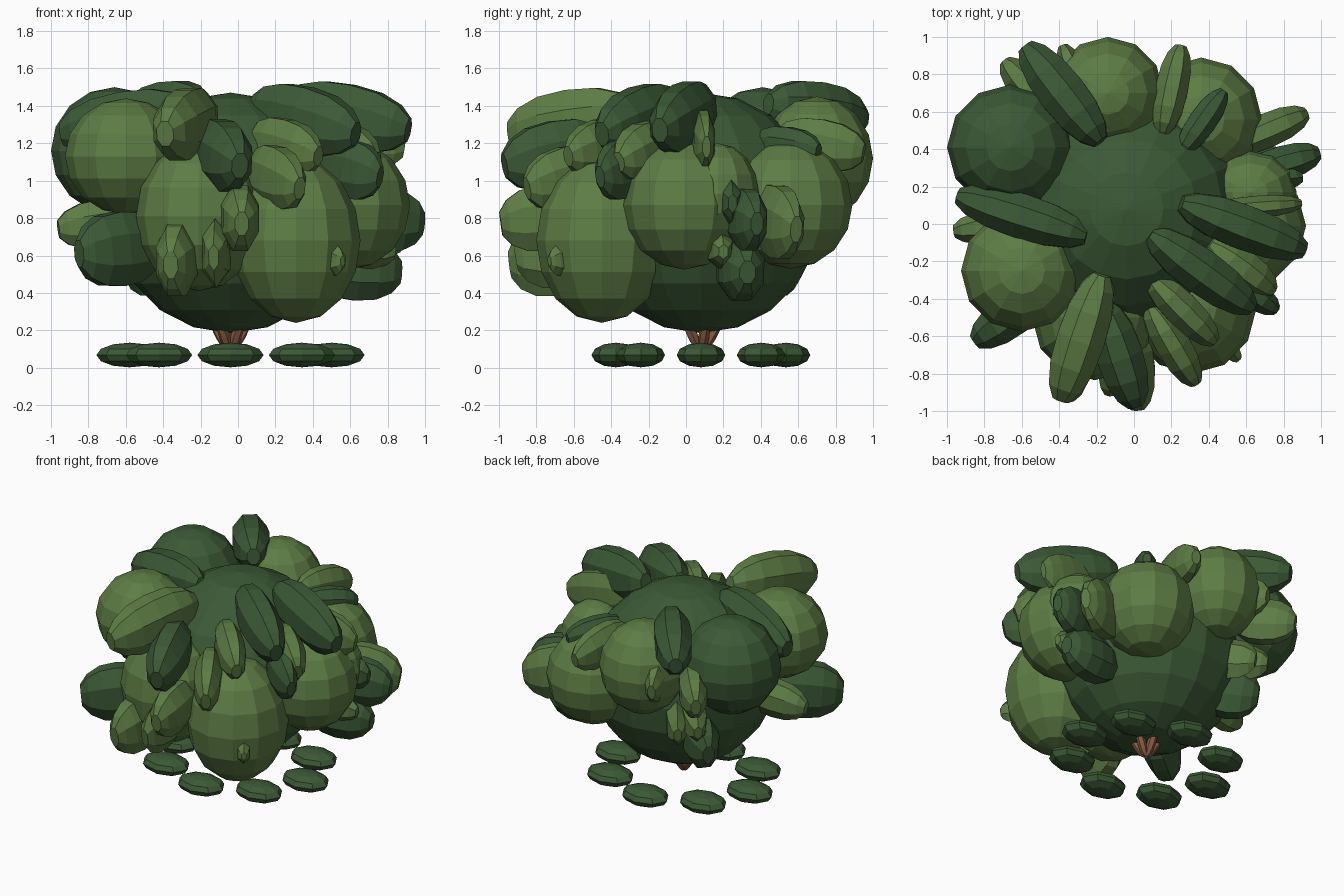
import bpy, bmesh, math
from mathutils import Vector, Matrix

if "Cube" in bpy.data.objects:
    bpy.data.objects.remove(bpy.data.objects["Cube"])


def material(name, rgb):
    m = bpy.data.materials.new(name)
    m.diffuse_color = (*rgb, 1)
    m.use_nodes = True
    m.node_tree.nodes["Principled BSDF"].inputs["Base Color"].default_value = m.diffuse_color
    return m


LIGHT = material("light_green", (0.110, 0.202, 0.058))
DARK = material("dark_green", (0.044, 0.100, 0.036))
BROWN = material("bark_brown", (0.25, 0.11, 0.055))


def finish(name, bm, mat):
    bmesh.ops.recalc_face_normals(bm, faces=bm.faces)
    me = bpy.data.meshes.new(name)
    bm.to_mesh(me)
    bm.free()
    me.materials.append(mat)
    ob = bpy.data.objects.new(name, me)
    bpy.context.collection.objects.link(ob)
    return ob


def blob(name, c, r, mat, seg=12, rings=8):
    """Faceted ellipsoid with vertical poles."""
    bm = bmesh.new()
    mx = Matrix.Translation(c) @ Matrix.Diagonal((*r, 1))
    bmesh.ops.create_uvsphere(bm, u_segments=seg, v_segments=rings, radius=1, matrix=mx)
    return finish(name, bm, mat)


PROFILE = [(-1, .35), (-.8, .69), (-.45, .93), (0, 1), (.45, .93), (.8, .69), (1, .36)]


def leaf(name, a, b, w, h, mat, seg=8):
    """Blunt faceted leaf from inner point a to outer point b, half width w, half height h."""
    a, b = Vector(a), Vector(b)
    mid, axis = (a + b) / 2, (b - a) / 2
    side = axis.cross(Vector((0, 0, 1))).normalized()
    up = side.cross(axis).normalized()
    bm = bmesh.new()
    loops = []
    for t, s in PROFILE:
        loops.append([bm.verts.new(mid + axis * t
                      + side * (w * s * math.cos(2 * math.pi * (k + .5) / seg))
                      + up * (h * s * math.sin(2 * math.pi * (k + .5) / seg)))
                      for k in range(seg)])
    for p, q in zip(loops, loops[1:]):
        for k in range(seg):
            n = (k + 1) % seg
            bm.faces.new((p[k], p[n], q[n], q[k]))
    bm.faces.new(loops[0])
    bm.faces.new(loops[-1])
    return finish(name, bm, mat)


CX, CY = -0.04, 0.08

# Central crown
blob("crown", (CX, CY, 0.828), (0.64, 0.64, 0.643), DARK, 16, 10)

# Large foliage clumps around the crown
blob("clump_front_right", (0.31, -0.45, 0.68), (0.345, 0.35, 0.44), LIGHT)
blob("clump_front", (-0.21, -0.5, 0.81), (0.335, 0.335, 0.40), LIGHT)
blob("clump_left", (-0.60, -0.25, 1.13), (0.325, 0.325, 0.31), LIGHT)
blob("clump_back_left", (-0.66, 0.41, 1.16), (0.34, 0.335, 0.34), DARK)
blob("clump_back", (-0.14, 0.70, 1.12), (0.30, 0.30, 0.33), LIGHT)
blob("clump_back_right", (0.36, 0.56, 0.87), (0.325, 0.33, 0.34), LIGHT)
blob("clump_right", (0.59, -0.01, 0.87), (0.33, 0.325, 0.345), LIGHT)
blob("clump_upper_right", (0.62, 0.17, 0.93), (0.25, 0.22, 0.27), LIGHT)

# Upper leaves fanning outward
leaf("leaf_top_back_left", (-0.18, 0.44, 1.41), (-0.58, 0.95, 1.33), .135, .17, DARK)
leaf("leaf_top_left", (-0.25, -0.07, 1.37), (-0.94, 0.15, 1.25), .13, .18, DARK)
leaf("leaf_top_right", (0.25, 0.11, 1.41), (0.91, -0.14, 1.27), .13, .19, DARK)
leaf("leaf_top_front_right", (0.08, -0.05, 1.40), (0.63, -0.45, 1.25), .13, .19, DARK)
leaf("leaf_front_dark", (-0.17, -0.42, 1.19), (0.01, -0.97, 1.08), .135, .20, DARK)
leaf("leaf_front_light", (-0.17, -0.27, 1.355), (-0.39, -0.94, 1.25), .14, .20, LIGHT)
leaf("leaf_back_light", (0.15, 0.48, 1.23), (0.25, 0.95, 1.15), .095, .15, LIGHT)
leaf("leaf_back_dark", (0.25, 0.38, 1.21), (0.48, 0.71, 1.16), .08, .11, DARK)
leaf("leaf_right_narrow", (0.40, 0.07, 1.26), (0.89, 0.11, 1.18), .065, .17, LIGHT)
leaf("leaf_front_right_high", (0.08, -0.28, 1.23), (0.43, -0.63, 1.13), .10, .16, LIGHT)
leaf("leaf_front_right_mid", (0.08, -0.43, 1.07), (0.33, -0.85, 0.96), .10, .18, LIGHT)
leaf("leaf_right_front_light", (0.40, -0.10, 1.22), (0.74, -0.36, 1.10), .11, .16, LIGHT)
leaf("leaf_right_front_dark", (0.45, -0.24, 1.10), (0.76, -0.46, 1.02), .085, .17, DARK)

# Middle and lower leaves
leaf("leaf_right_back_light", (0.48, 0.40, 0.82), (0.92, 0.59, 0.74), .10, .21, LIGHT)
leaf("leaf_right_back_dark", (0.60, 0.27, 0.81), (0.99, 0.38, 0.77), .10, .18, DARK)
leaf("leaf_right_small_dark", (0.55, 0.21, 0.91), (0.90, 0.25, 0.88), .075, .14, DARK, 6)
leaf("leaf_right_low_dark", (0.40, 0.25, 0.54), (0.87, 0.33, 0.51), .13, .18, DARK)
leaf("leaf_right_low_light", (0.42, 0.15, 0.66), (0.84, 0.20, 0.62), .08, .11, LIGHT, 6)
leaf("leaf_front_center", (0.00, -0.55, 0.83), (0.02, -0.99, 0.77), .11, .19, LIGHT)
leaf("leaf_front_narrow", (-0.10, -0.50, 0.66), (-0.13, -0.91, 0.59), .085, .20, LIGHT, 6)
leaf("leaf_front_low", (-0.29, -0.50, 0.61), (-0.36, -0.94, 0.55), .115, .215, LIGHT)
leaf("leaf_left_light", (-0.50, 0.03, 0.80), (-0.96, -0.04, 0.74), .10, .14, LIGHT)
leaf("leaf_front_left_dark", (-0.43, -0.32, 0.66), (-0.85, -0.63, 0.61), .125, .215, DARK)
leaf("leaf_front_right_bud", (0.46, -0.60, 0.58), (0.56, -0.73, 0.57), .05, .085, LIGHT, 6)
leaf("leaf_back_left_light", (-0.42, 0.55, 1.08), (-0.69, 0.87, 1.02), .10, .17, LIGHT)
leaf("leaf_back_left_mid", (-0.22, 0.55, 1.15), (-0.38, 0.95, 1.08), .08, .16, LIGHT)
leaf("leaf_back_left_low", (-0.32, 0.42, 0.80), (-0.59, 0.70, 0.74), .09, .14, LIGHT, 6)
leaf("leaf_back_left_small", (-0.25, 0.48, 0.76), (-0.45, 0.74, 0.70), .08, .15, LIGHT, 6)
leaf("leaf_back_left_dark", (-0.30, 0.35, 0.60), (-0.60, 0.59, 0.54), .12, .20, DARK)

# Ring of low ground leaves
for i in range(8):
    t = i * math.pi / 4
    blob(f"ground_leaf_{i + 1}", (CX + .54 * math.cos(t), CY + .455 * math.sin(t), .068),
         (.177, .13, .066), DARK, 8, 6)

# Splayed stems below the crown
for i in range(5):
    t = 2 * math.pi * i / 5 + .3
    d = Vector((math.cos(t), math.sin(t), 0))
    base = Vector((CX, CY, .09))
    leaf(f"stem_{i + 1}", base + d * .008, base + d * .10 + Vector((0, 0, .16)),
         .03, .03, BROWN, 6)
